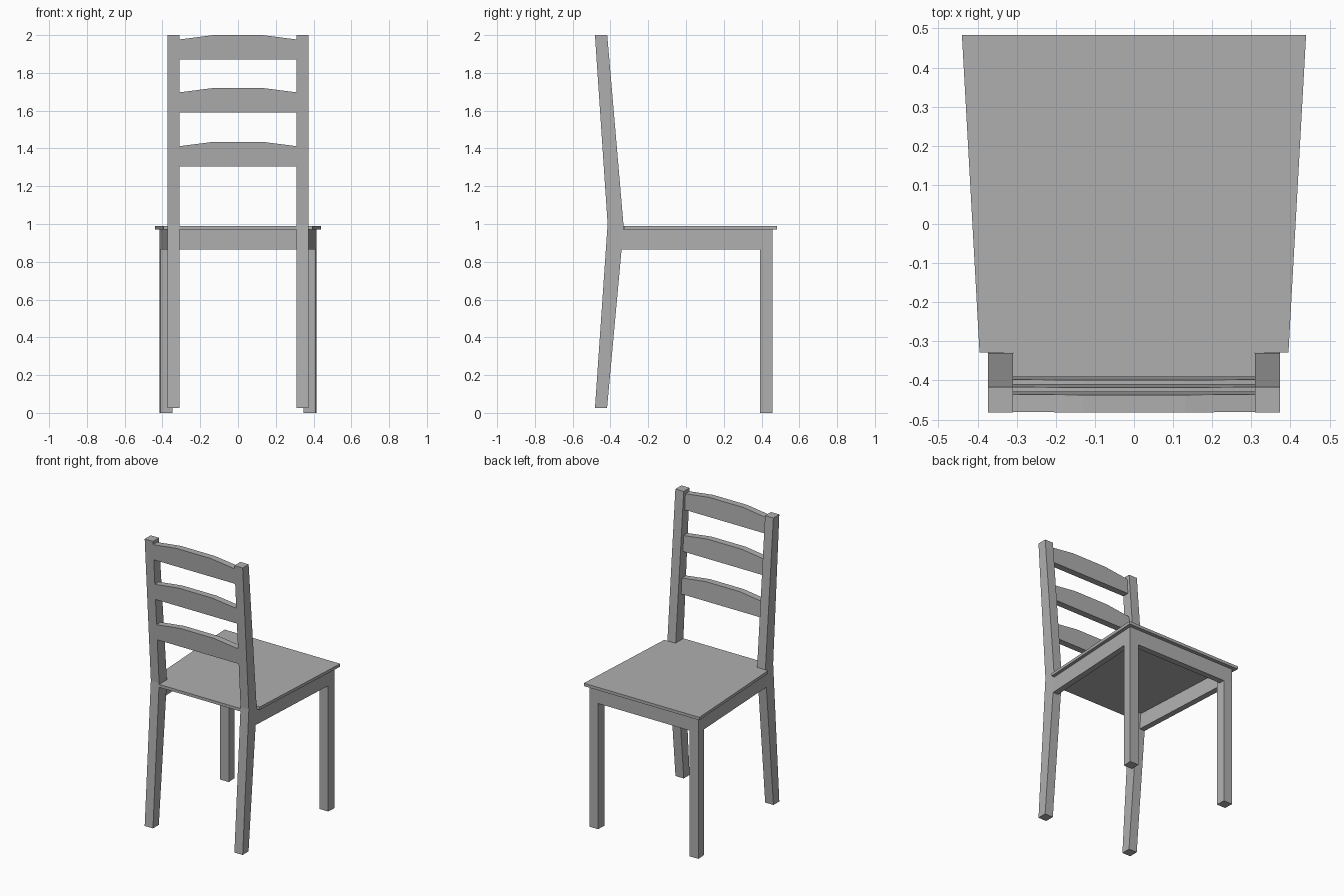
import bpy
import bmesh
from mathutils import Vector

cube = bpy.data.objects.get("Cube")
if cube:
    bpy.data.objects.remove(cube, do_unlink=True)

grey = bpy.data.materials.new("plain grey")
grey.use_nodes = True
colour = (0.43, 0.43, 0.43, 1)
grey.diffuse_color = colour
grey.node_tree.nodes["Principled BSDF"].inputs["Base Color"].default_value = colour


def prism(name, ring, sweep):
    """Extrude a closed ring of 3D points along a sweep vector."""
    bm = bmesh.new()
    face = bm.faces.new([bm.verts.new(p) for p in ring])
    out = bmesh.ops.extrude_face_region(bm, geom=[face], use_keep_orig=True)
    moved = [v for v in out["geom"] if isinstance(v, bmesh.types.BMVert)]
    bmesh.ops.translate(bm, verts=moved, vec=Vector(sweep))
    bmesh.ops.recalc_face_normals(bm, faces=bm.faces)
    mesh = bpy.data.meshes.new(name)
    bm.to_mesh(mesh)
    bm.free()
    mesh.materials.append(grey)
    obj = bpy.data.objects.new(name, mesh)
    bpy.context.collection.objects.link(obj)
    return obj


def plan(name, outline, low, high):
    """Extrude an outline drawn from above between two heights."""
    return prism(name, [(x, y, low) for x, y in outline], (0, 0, high - low))


def side_x(y):
    """Outer face of the tapering frame."""
    return 0.373 + (y + 0.34) * 0.0525


POST_IN, POST_OUT = 0.31, 0.373
APRON_LOW, SEAT_LOW, SEAT_TOP = 0.865, 0.97, 0.99
FRONT_IN, FRONT_OUT = 0.393, 0.458

# Seat board, notched around the back posts
half = [(0.44, 0.483), (0.395, -0.328), (POST_IN, -0.328), (POST_IN, -0.415)]
plan("seat", half + [(-x, y) for x, y in reversed(half)], SEAT_LOW, SEAT_TOP)

post = [(-0.482, 0.025), (-0.418, 0.025), (-0.33, 0.985),
        (-0.417, 2), (-0.482, 2), (-0.415, 1)]

for side, s in (("left", 1), ("right", -1)):
    # Bent back leg and back post in one piece
    prism(side + "_back_post", [(s * POST_IN, y, z) for y, z in post],
          (s * (POST_OUT - POST_IN), 0, 0))

    # Straight leg
    a, b = side_x(FRONT_IN), side_x(FRONT_OUT)
    leg = [(a - 0.066, FRONT_IN), (a, FRONT_IN), (b, FRONT_OUT), (b - 0.066, FRONT_OUT)]
    plan(side + "_straight_leg", [(s * x, y) for x, y in leg], 0, SEAT_LOW)

    # Tapering side apron
    c = side_x(-0.36)
    rail = [(c - 0.04, -0.36), (c, -0.36), (a, FRONT_IN), (a - 0.04, FRONT_IN)]
    plan(side + "_side_apron", [(s * x, y) for x, y in rail], APRON_LOW, SEAT_LOW)

# Apron between the straight legs
w = side_x(FRONT_IN) - 0.064
plan("cross_apron", [(-w, FRONT_OUT - 0.04), (w, FRONT_OUT - 0.04),
                     (w, FRONT_OUT), (-w, FRONT_OUT)], APRON_LOW, SEAT_LOW)

# Arched slats, leaning with the posts
for name, top in (("upper_slat", 2.0), ("middle_slat", 1.72), ("lower_slat", 1.435)):
    arch = [(-POST_IN, top - 0.13), (POST_IN, top - 0.13), (POST_IN, top - 0.023),
            (0.13, top), (-0.13, top), (-POST_IN, top - 0.023)]
    prism(name, [(x, -0.482 + 0.067 * (2 - z), z) for x, z in arch], (0, 0.045, 0))
